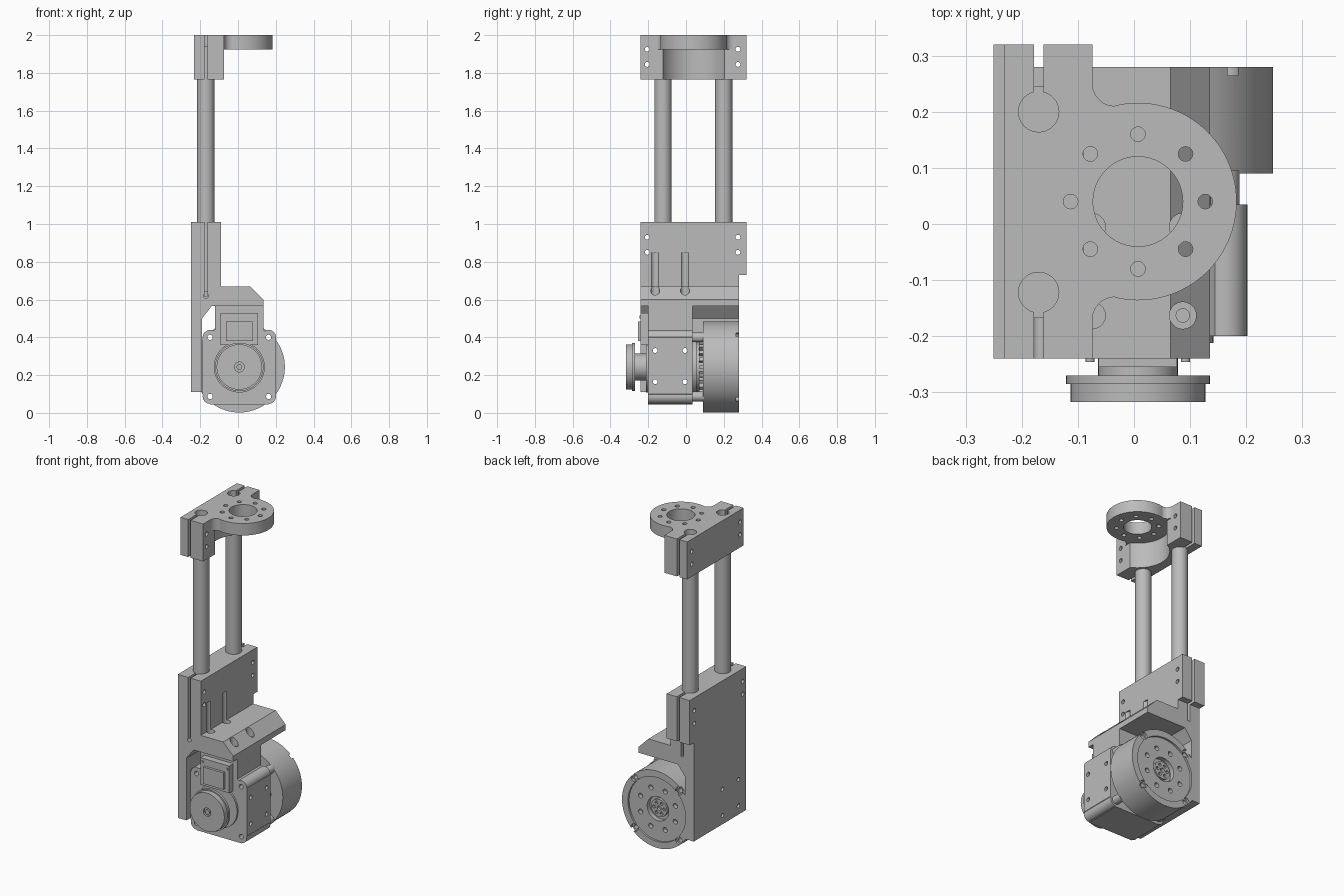
import bpy, bmesh
from math import cos, sin, pi, radians, acos

if "Cube" in bpy.data.objects:
    bpy.data.objects.remove(bpy.data.objects["Cube"], do_unlink=True)

GREY = 0.5
metal = bpy.data.materials.new("machined_grey")
metal.use_nodes = True
metal.diffuse_color = (GREY, GREY, GREY, 1)
metal.node_tree.nodes["Principled BSDF"].inputs["Base Color"].default_value = (GREY, GREY, GREY, 1)

CX, CZ = 0.007, 0.243          # motor axis
BACK, FRONT = 0.28, -0.24      # bracket depth
ROD_X, ROD_Y = -0.17, (-0.122, 0.2)
RING_Y = 0.04


def prism(name, pts, axis, a, b):
    """Extrude a 2D outline along an axis from a to b."""
    place = {"x": lambda u, v, w: (w, u, v),
             "y": lambda u, v, w: (u, w, v),
             "z": lambda u, v, w: (u, v, w)}[axis]
    bm = bmesh.new()
    low = [bm.verts.new(place(u, v, a)) for u, v in pts]
    high = [bm.verts.new(place(u, v, b)) for u, v in pts]
    bm.faces.new(low)
    bm.faces.new(high)
    n = len(pts)
    for i in range(n):
        j = (i + 1) % n
        bm.faces.new((low[i], low[j], high[j], high[i]))
    bmesh.ops.recalc_face_normals(bm, faces=bm.faces)
    mesh = bpy.data.meshes.new(name)
    bm.to_mesh(mesh)
    bm.free()
    mesh.materials.append(metal)
    obj = bpy.data.objects.new(name, mesh)
    bpy.context.collection.objects.link(obj)
    return obj


def arc(u, v, r, start, end, n):
    return [(u + r * cos(start + (end - start) * i / n),
             v + r * sin(start + (end - start) * i / n)) for i in range(n + 1)]


def cyl(name, u, v, r, axis, a, b, n=32):
    return prism(name, arc(u, v, r, 0, 2 * pi, n)[:-1], axis, a, b)


def box(name, x0, x1, y0, y1, z0, z1):
    return prism(name, [(x0, y0), (x1, y0), (x1, y1), (x0, y1)], "z", z0, z1)


def combine(obj, tool, mode="DIFFERENCE"):
    mod = obj.modifiers.new("bool", "BOOLEAN")
    mod.operation, mod.solver, mod.object = mode, "EXACT", tool
    bpy.context.view_layer.objects.active = obj
    bpy.ops.object.modifier_apply(modifier=mod.name)
    bpy.data.objects.remove(tool, do_unlink=True)


def drill(obj, u, v, r, axis, a, b, n=20):
    combine(obj, cyl("cutter", u, v, r, axis, a, b, n))


def cut_box(obj, *dims):
    combine(obj, box("cutter", *dims))


def clamp_cuts(obj, z0, z1, bolt_heights):
    """Pinch slots beside both rods and the cross bolt holes."""
    cut_box(obj, -0.178, -0.161, FRONT - 0.01, ROD_Y[0], z0, z1)
    cut_box(obj, -0.178, -0.161, ROD_Y[1], 0.33, z0, z1)
    for y in (-0.205, 0.275):
        for z in bolt_heights:
            drill(obj, y, z, 0.013, "x", -0.3, 0)


# Top clamp with ring flange
top = box("top_clamp", -0.232, -0.074, FRONT, 0.32, 1.765, 2)
combine(top, cyl("cutter", CX, RING_Y, 0.182, "z", 1.7, 1.925, 64))
side = acos(-0.041 / 0.176)
fillet = arc(-0.034, 0.25, 0.04, pi, 1.5 * pi, 6)
mirrored = [(x, 2 * RING_Y - y) for x, y in reversed(fillet)]
outline = ([(-0.15, 0.25)] + fillet + arc(CX, RING_Y, 0.176, side, -side, 48)
           + mirrored + [(-0.15, 2 * RING_Y - 0.25)])
combine(top, prism("flange", outline, "z", 1.925, 2), "UNION")
drill(top, CX, RING_Y, 0.08, "z", 1.9, 2.1, 48)
for i in range(8):
    t = i * pi / 4
    drill(top, CX + 0.12 * cos(t), RING_Y + 0.12 * sin(t), 0.013, "z", 1.7, 2.1)
for y in ROD_Y:
    drill(top, ROD_X, y, 0.036, "z", 1.94, 2.1, 32)
clamp_cuts(top, 1.7, 2.1, (1.925, 1.845))

# Guide rods
for name, y in zip(("front_rod", "rear_rod"), ROD_Y):
    cyl(name, ROD_X, y, 0.046, "z", 0.64, 1.94, 40)

# Lower bracket: back plate, rod clamp and shelf
bracket = prism("lower_bracket", [
    (-0.25, 0.11), (-0.25, 1.01), (-0.09, 1.01), (-0.09, 0.67), (0.065, 0.67),
    (0.135, 0.6), (0.135, 0.565), (-0.14, 0.565), (-0.19, 0.5), (-0.19, 0.11)],
    "y", FRONT, 0.32)
cut_box(bracket, -0.3, 0.3, BACK, 0.4, 0, 0.73)
clamp_cuts(bracket, 0.62, 1.1, (0.93, 0.85))
drill(bracket, -0.17, 0.62, 0.013, "y", FRONT - 0.01, -0.13)
for y in (-0.163, -0.005):
    drill(bracket, -0.075, y, 0.024, "z", 0.61, 0.85)
    drill(bracket, 0.087, y, 0.024, "z", 0.61, 0.8)
    drill(bracket, 0.087, y, 0.012, "z", 0.5, 0.8)
    for z in (0.33, 0.165):
        drill(bracket, y, z, 0.013, "x", -0.3, -0.15)

# Gearbox housing with four corner lugs
half = [(0.128, 0.565), (0.128, 0.44), (0.195, 0.4), (0.195, 0.1), (0.155, 0.045)]
housing = prism("gearbox_housing", [(CX + x, z) for x, z in half]
                + [(CX - x, z) for x, z in reversed(half)], "y", -0.2, 0.035)
lugs = [(CX + s * 0.155, z) for s in (-1, 1) for z in (0.4, 0.087)]
for x, z in lugs:
    combine(housing, cyl("lug", x, z, 0.039, "y", -0.2, 0.035), "UNION")
    drill(housing, x, z, 0.014, "y", -0.3, 0.1)
for y in (-0.163, -0.005):
    for z in (0.33, 0.165):
        drill(housing, y, z, 0.013, "x", -0.3, 0.3)

# Spacers between housing and motor
for i, (x, z) in enumerate(lugs):
    spacer = cyl(f"spacer_{i + 1}", x, z, 0.026, "y", 0.03, 0.095, 24)
    drill(spacer, x, z, 0.014, "y", 0, 0.1)

# Motor drum with recessed rear face
motor = cyl("motor_drum", CX, CZ, 0.241, "y", 0.09, BACK, 80)
drill(motor, CX, CZ, 0.2, "y", 0.268, 0.3, 64)
drill(motor, CX, CZ, 0.075, "y", 0.24, 0.3, 40)
for x, z in lugs:
    drill(motor, x, z, 0.014, "y", 0, 0.3)
    drill(motor, x, z, 0.024, "y", 0.265, 0.3)
for i in range(8):
    t = (i + 0.5) * pi / 4
    drill(motor, CX + 0.13 * cos(t), CZ + 0.13 * sin(t), 0.015, "y", 0.24, 0.3)
hub = cyl("motor_hub", CX, CZ, 0.055, "y", 0.23, 0.258, 32)
for i in range(6):
    t = i * pi / 3
    drill(hub, CX + 0.035 * cos(t), CZ + 0.035 * sin(t), 0.01, "y", 0.245, 0.3, 12)
drill(hub, CX, CZ, 0.014, "y", 0.24, 0.3)

# Stepped collars and cooling teeth
cyl("wide_collar", CX, CZ, 0.15, "y", 0.03, 0.055, 48)
cyl("narrow_collar", CX, CZ, 0.13, "y", 0.05, 0.095, 48)
for i in range(24):
    t = i * 2 * pi / 24
    c, s = cos(t), sin(t)
    pts = [(CX + r * c - w * s, CZ + r * s + w * c)
           for r, w in ((0.12, -0.009), (0.16, -0.009), (0.16, 0.009), (0.12, 0.009))]
    prism(f"tooth_{i + 1}", pts, "y", 0.068, 0.095)

# Front face: bearing ring, connector and screws
cyl("bearing_ring", CX, CZ, 0.135, "y", -0.212, -0.19, 48)
box("connector_base", CX - 0.1, CX + 0.1, -0.24, -0.19, 0.36, 0.53)
box("connector_cover", CX - 0.07, CX + 0.07, -0.255, -0.23, 0.38, 0.485)
for i, x in enumerate((-0.085, 0.085)):
    cyl(f"connector_screw_{i + 1}", CX + x, 0.507, 0.008, "y", -0.246, -0.23, 12)

# Pulley
cyl("pulley_hub", CX, CZ, 0.071, "y", -0.275, -0.2, 40)
cyl("pulley_flange", CX, CZ, 0.128, "y", -0.285, -0.27, 64)
pulley = cyl("pulley_rim", CX, CZ, 0.12, "y", -0.317, -0.28, 64)
drill(pulley, CX, CZ, 0.026, "y", -0.33, -0.305, 24)
shaft = cyl("shaft_end", CX, CZ, 0.015, "y", -0.315, -0.29, 20)

# Smooth the round walls and keep edges crisp
bpy.ops.object.select_all(action="DESELECT")
for obj in bpy.context.collection.objects:
    if obj.type == "MESH" and obj.data.materials and obj.data.materials[0] == metal:
        obj.select_set(True)
        bpy.context.view_layer.objects.active = obj
bpy.ops.object.shade_smooth_by_angle(angle=radians(30))
